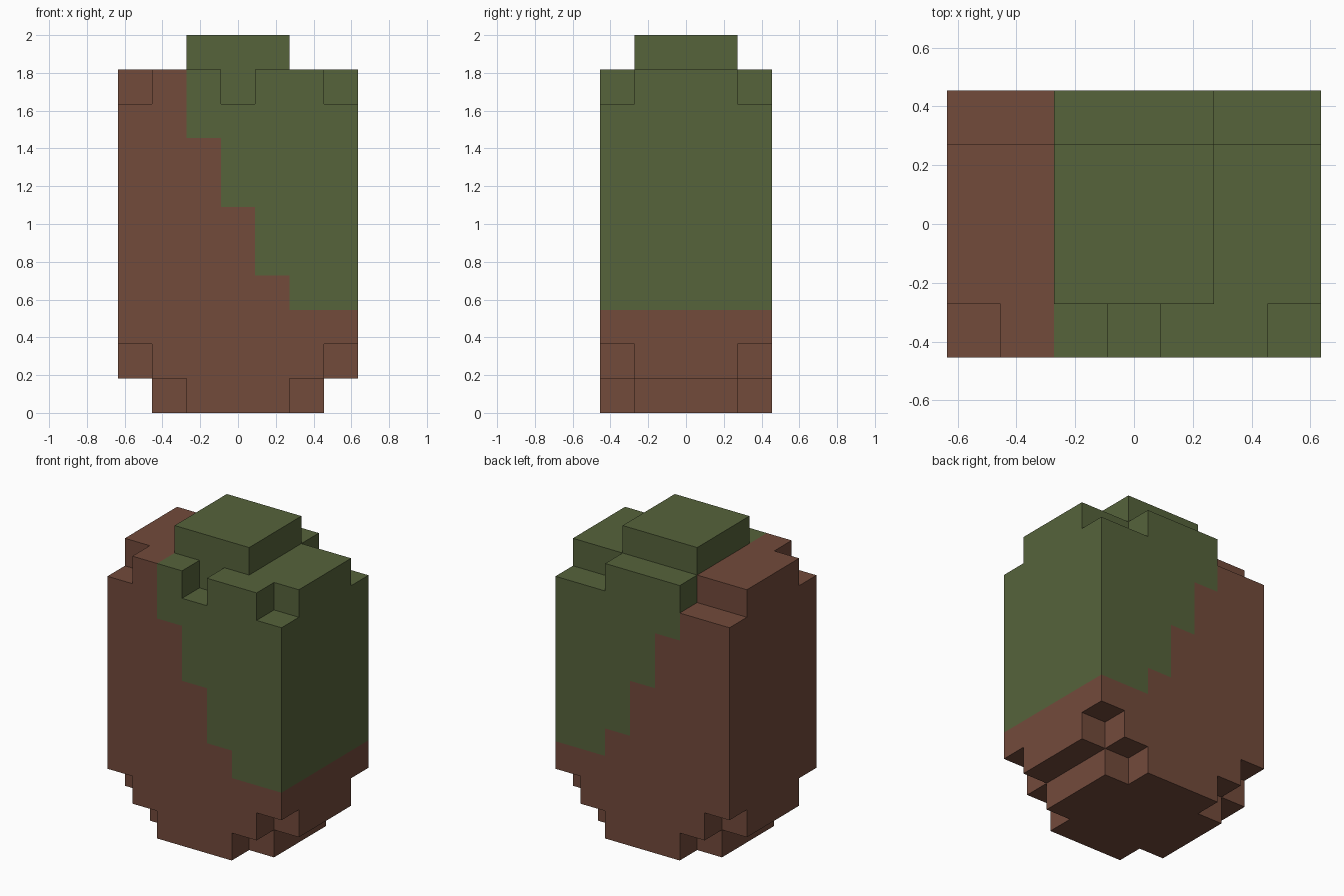
import bpy, bmesh
from mathutils import Vector

cube = bpy.data.objects.get("Cube")
if cube:
    bpy.data.objects.remove(cube, do_unlink=True)

U = 2 / 11  # block size; the model is 11 blocks tall


def make_material(name, rgb):
    mat = bpy.data.materials.new(name)
    mat.use_nodes = True
    mat.diffuse_color = (*rgb, 1)
    mat.node_tree.nodes["Principled BSDF"].inputs["Base Color"].default_value = (*rgb, 1)
    return mat


materials = [make_material("earth brown", (0.171, 0.069, 0.044)),
             make_material("moss green", (0.093, 0.125, 0.044))]


# Block centres: x runs -3..3, y runs -2..2, z runs 0..10
def filled(x, y, z):
    ax, ay = abs(x), abs(y)
    if ax > 3 or ay > 2 or z < 0 or z > 10:
        return False
    if z == 0:                      # foot: narrower, clipped corners
        return ax <= 2 and not (ax == 2 and ay == 2)
    if z == 1:                      # lower rim: clipped corners
        return not (ax == 3 and ay == 2)
    if z == 9:                      # shoulder: front notches, back block
        if y == -2:
            return ax in (1, 2)
        return y < 2 or ax <= 1
    if z == 10:                     # lid
        return ax <= 1 and ay <= 1
    return True


# Green starts at a height that steps down towards the model's left
def is_green(x, z):
    if x <= -2:
        return False
    return z >= {-1: 8, 0: 6, 1: 4}.get(x, 3)


def build_part(name, z_range):
    bm = bmesh.new()
    for x in range(-3, 4):
        for y in range(-2, 3):
            for z in z_range:
                if not filled(x, y, z):
                    continue
                centre = Vector((x, y, z + 0.5))
                for axis in range(3):
                    for sign in (-1, 1):
                        n = Vector((0, 0, 0))
                        n[axis] = sign
                        if filled(x + int(n.x), y + int(n.y), z + int(n.z)):
                            continue
                        a = Vector((0, 0, 0))
                        a[(axis + 1) % 3] = 0.5
                        b = n.cross(a)
                        mid = centre + n / 2
                        corners = (mid - a - b, mid + a - b, mid + a + b, mid - a + b)
                        face = bm.faces.new([bm.verts.new(c * U) for c in corners])
                        face.material_index = int(is_green(x, z))
    # Weld the blocks and merge flat areas of one colour
    bmesh.ops.remove_doubles(bm, verts=bm.verts, dist=0.001)
    bmesh.ops.dissolve_limit(bm, angle_limit=0.01, verts=bm.verts, edges=bm.edges,
                             delimit={'MATERIAL'})
    mesh = bpy.data.meshes.new(name)
    bm.to_mesh(mesh)
    bm.free()
    for mat in materials:
        mesh.materials.append(mat)
    bpy.context.collection.objects.link(bpy.data.objects.new(name, mesh))


build_part("foot", range(0, 1))
build_part("lower_rim", range(1, 2))
build_part("body", range(2, 9))
build_part("shoulder", range(9, 10))
build_part("lid", range(10, 11))
